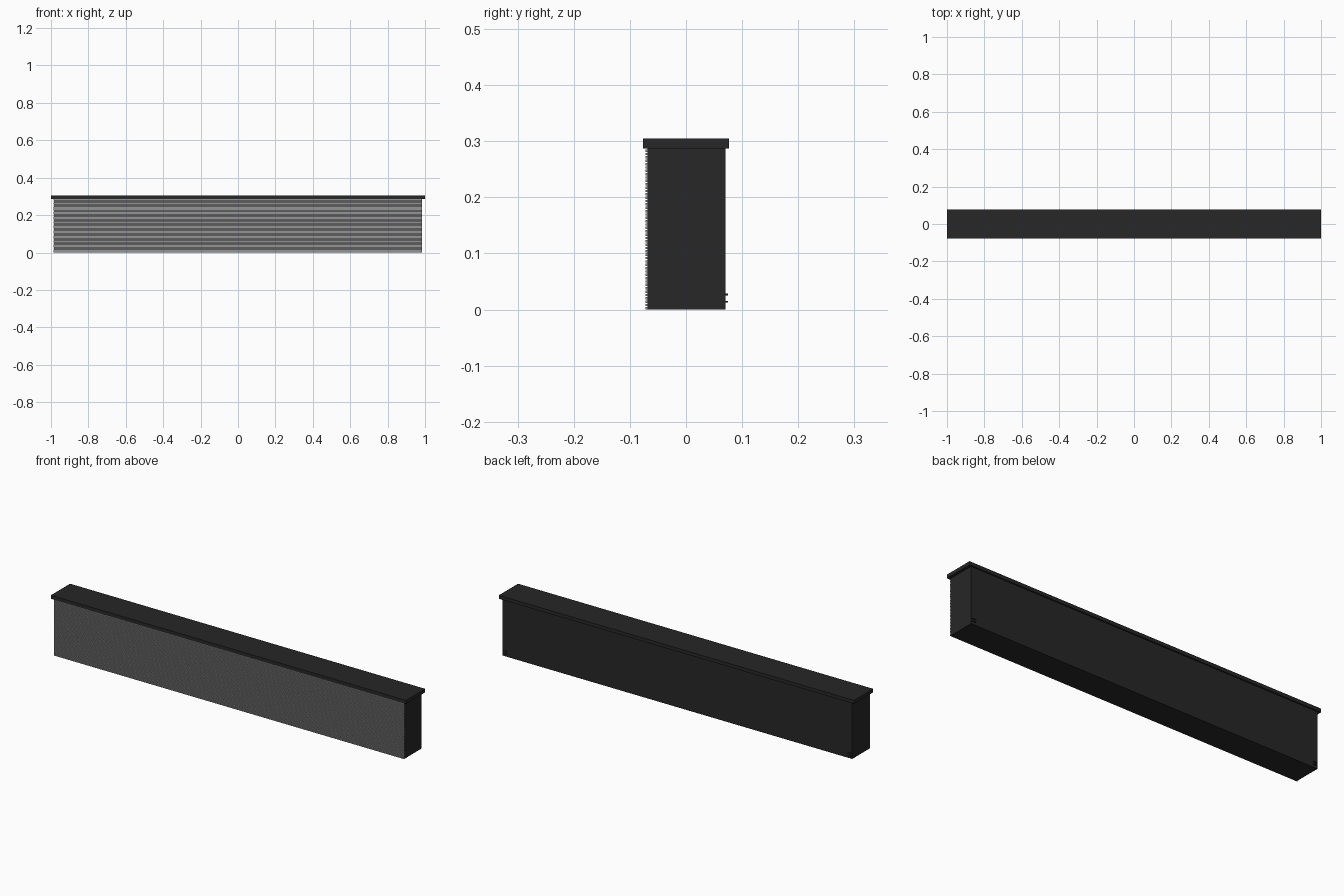
import bpy

if "Cube" in bpy.data.objects:
    bpy.data.objects.remove(bpy.data.objects["Cube"])


def material(name, v):
    m = bpy.data.materials.new(name)
    m.diffuse_color = (v, v, v, 1)
    m.use_nodes = True
    m.node_tree.nodes["Principled BSDF"].inputs["Base Color"].default_value = m.diffuse_color
    return m


black = material("black", 0.02)
grey = material("grey", 0.3)


def box(name, x0, x1, y0, y1, z0, z1, mat):
    bpy.ops.mesh.primitive_cube_add(
        size=1, location=((x0 + x1) / 2, (y0 + y1) / 2, (z0 + z1) / 2))
    o = bpy.context.object
    o.name = name
    o.scale = (x1 - x0, y1 - y0, z1 - z0)
    bpy.ops.object.transform_apply(location=False, rotation=False, scale=True)
    o.data.materials.append(mat)
    return o


# Housing and overhanging lid
box("housing", -0.985, 0.985, -0.069, 0.070, 0.0, 0.287, black)
box("lid", -1.0, 1.0, -0.077, 0.077, 0.287, 0.305, black)

# Front grille: fine horizontal slats repeated up the face
count = 48
pitch = 0.287 / count
slat = box("grille_slats", -0.987, 0.985, -0.072, -0.068, 0.0, pitch * 0.7, grey)
arr = slat.modifiers.new("repeat", 'ARRAY')
arr.use_relative_offset = False
arr.use_constant_offset = True
arr.constant_offset_displace = (0, 0, pitch)
arr.count = count

# Small mounting tabs low on the back, near both ends
for side, x in (("left", -0.97), ("right", 0.97)):
    for level, z in (("lower", 0.014), ("upper", 0.027)):
        box(f"{side}_{level}_tab", x - 0.01, x + 0.01, 0.068, 0.075,
            z - 0.0015, z + 0.0015, black)
